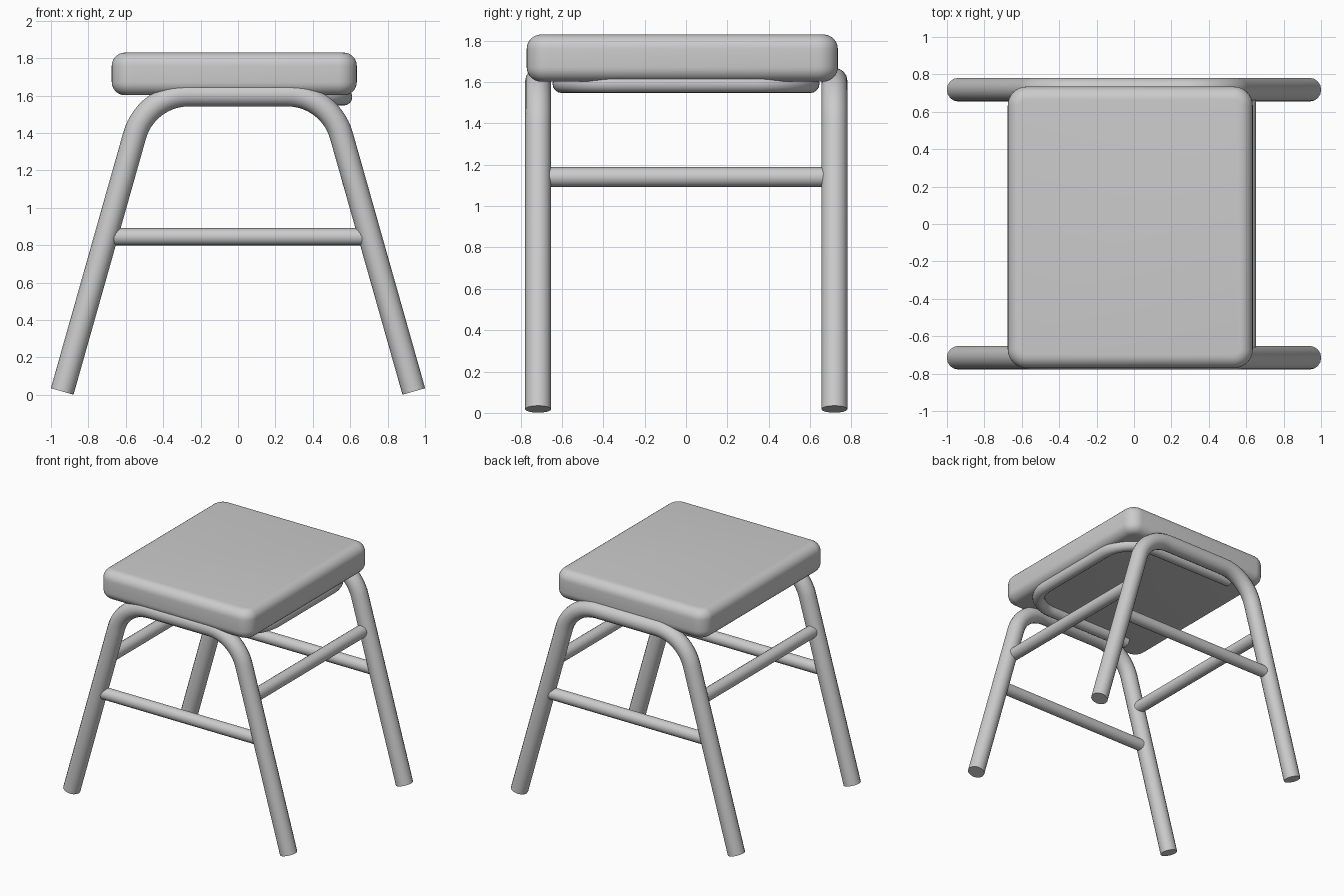
import bpy, bmesh, math
from mathutils import Vector

if "Cube" in bpy.data.objects:
    bpy.data.objects.remove(bpy.data.objects["Cube"])

GREY = (0.6, 0.6, 0.6, 1)
grey = bpy.data.materials.new("plain_grey")
grey.use_nodes = True
grey.diffuse_color = GREY
grey.node_tree.nodes["Principled BSDF"].inputs["Base Color"].default_value = GREY


def finish(obj):
    """Give the part its colour and smooth shading with sharp rims."""
    obj.data.materials.clear()
    obj.data.materials.append(grey)
    bpy.ops.object.select_all(action="DESELECT")
    obj.select_set(True)
    bpy.context.view_layer.objects.active = obj
    bpy.ops.object.shade_smooth_by_angle(angle=math.radians(40))


def rounded_path(corners, bend, steps=14):
    """Replace each inner corner of a path by an arc of the given radius."""
    pts = [Vector(c) for c in corners]
    path = [pts[0]]
    for before, corner, after in zip(pts, pts[1:], pts[2:]):
        a, b = (before - corner).normalized(), (after - corner).normalized()
        half = a.angle(b) / 2
        centre = corner + (a + b).normalized() * bend / math.sin(half)
        start = corner + a * bend / math.tan(half) - centre
        end = corner + b * bend / math.tan(half) - centre
        sweep = start.angle(end)
        for i in range(steps + 1):
            t = i / steps
            path.append(centre + (start * math.sin((1 - t) * sweep)
                                  + end * math.sin(t * sweep)) / math.sin(sweep))
    return path + [pts[-1]]


def tube(name, path, radius):
    """Sweep a capped round tube along a path and turn it into a mesh."""
    curve = bpy.data.curves.new(name, "CURVE")
    curve.dimensions = "3D"
    curve.bevel_depth = radius
    curve.bevel_resolution = 6
    curve.use_fill_caps = True
    spline = curve.splines.new("POLY")
    spline.points.add(len(path) - 1)
    for point, co in zip(spline.points, path):
        point.co = (*co, 1)
    obj = bpy.data.objects.new(name, curve)
    bpy.context.collection.objects.link(obj)
    bpy.ops.object.select_all(action="DESELECT")
    obj.select_set(True)
    bpy.context.view_layer.objects.active = obj
    bpy.ops.object.convert(target="MESH")
    finish(bpy.context.view_layer.objects.active)


# Bent leg frames, each with a low crossbar
for side, y in (("front", -0.715), ("back", 0.718)):
    corners = [(-0.94, y, 0.018), (-0.491, y, 1.605), (0.491, y, 1.605), (0.94, y, 0.018)]
    tube(side + "_leg_frame", rounded_path(corners, 0.3), 0.063)
    tube(side + "_crossbar", [(-0.7, y, 0.845), (0.7, y, 0.845)], 0.046)

# Side rails joining the two frames
for side, x in (("left", 0.605), ("right", -0.62)):
    tube(side + "_side_rail", [(x, -0.7, 1.14), (x, 0.7, 1.14)], 0.048)

# U-shaped support under the seat, open to the right
support = [(-0.42, -0.6, 1.593), (0.565, -0.6, 1.593), (0.565, 0.6, 1.593), (-0.42, 0.6, 1.593)]
tube("seat_support", rounded_path(support, 0.26), 0.046)

# Padded seat: round the upright corners, then the top and bottom rims
bm = bmesh.new()
bmesh.ops.create_cube(bm, size=1)
for v in bm.verts:
    v.co = (v.co.x * 1.31 - 0.02, v.co.y * 1.505 - 0.018, v.co.z * 0.228 + 1.716)
upright = [e for e in bm.edges if abs(e.verts[0].co.z - e.verts[1].co.z) > 0.1]
bmesh.ops.bevel(bm, geom=upright, offset=0.1, segments=8, profile=0.5, affect="EDGES")
rims = [e for e in bm.edges if abs(e.verts[0].co.z - e.verts[1].co.z) < 0.01]
bmesh.ops.bevel(bm, geom=rims, offset=0.07, segments=7, profile=0.5, affect="EDGES")
mesh = bpy.data.meshes.new("seat")
bm.to_mesh(mesh)
bm.free()
seat = bpy.data.objects.new("seat", mesh)
bpy.context.collection.objects.link(seat)
finish(seat)
